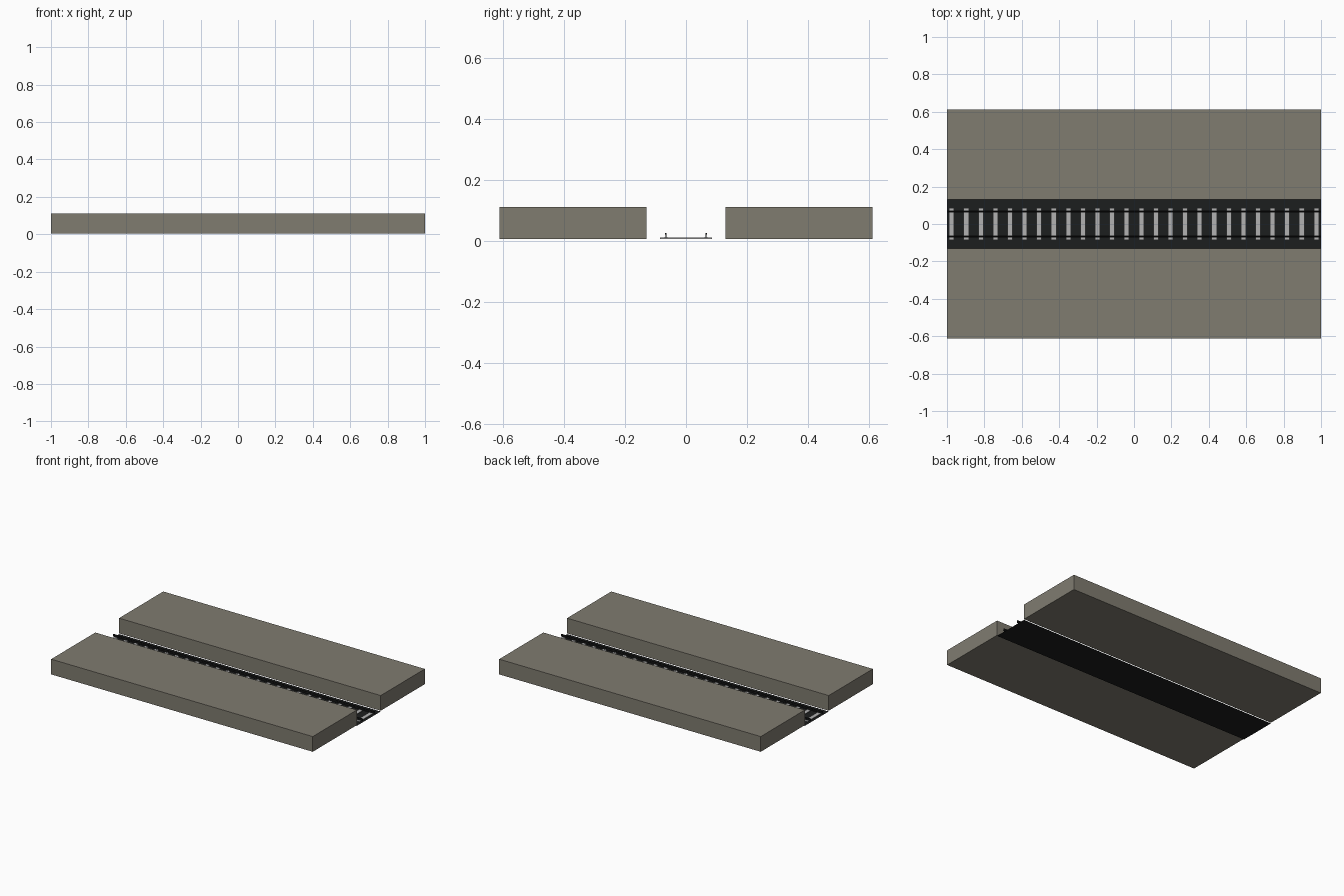
import bpy

if "Cube" in bpy.data.objects:
    bpy.data.objects.remove(bpy.data.objects["Cube"])


def material(name, rgb):
    m = bpy.data.materials.new(name)
    m.diffuse_color = (*rgb, 1)
    m.use_nodes = True
    m.node_tree.nodes["Principled BSDF"].inputs["Base Color"].default_value = m.diffuse_color
    return m


concrete = material("warm_grey_concrete", (0.215, 0.2, 0.163))
black = material("track_black", (0.012, 0.013, 0.013))
pale = material("pale_grey", (0.45, 0.45, 0.45))


def mesh_object(name, verts, faces, mat):
    me = bpy.data.meshes.new(name)
    me.from_pydata(verts, [], faces)
    me.materials.append(mat)
    ob = bpy.data.objects.new(name, me)
    bpy.context.collection.objects.link(ob)
    return ob


def extrude_x(name, profile, x0, x1, mat):
    """Extrude a counter-clockwise (y, z) profile along x."""
    n = len(profile)
    verts = [(x, y, z) for x in (x0, x1) for y, z in profile]
    faces = [tuple(reversed(range(n))), tuple(range(n, 2 * n))]
    faces += [(i, (i + 1) % n, n + (i + 1) % n, n + i) for i in range(n)]
    return mesh_object(name, verts, faces, mat)


def rect(y0, y1, z0, z1):
    return [(y0, z0), (y1, z0), (y1, z1), (y0, z1)]


# Thin dark track bed
mesh_object("track_bed", [(-1, -0.13, 0), (1, -0.13, 0), (1, 0.13, 0), (-1, 0.13, 0)],
            [(0, 1, 2, 3)], black)

for side, label in ((-1, "front"), (1, "back")):
    # Platform slabs
    y0, y1 = sorted((side * 0.13, side * 0.612))
    extrude_x(label + "_platform", rect(y0, y1, 0.005, 0.11), -1, 1, concrete)

    # Rails: foot, web and head in one profile
    half = [(0.005, 0.010), (0.005, 0.0115), (0.0015, 0.013),
            (0.0015, 0.020), (0.0027, 0.0215), (0.0027, 0.025)]
    c = side * 0.066
    profile = [(c + y, z) for y, z in half] + [(c - y, z) for y, z in reversed(half)]
    extrude_x(label + "_rail", profile, -1, 1, black)

# Evenly spaced sleepers
COUNT = 26
for i in range(COUNT):
    x = -0.975 + i * 1.95 / (COUNT - 1)
    extrude_x("sleeper_%02d" % (i + 1), rect(-0.085, 0.085, 0.006, 0.010),
              x - 0.0135, x + 0.0135, pale)
